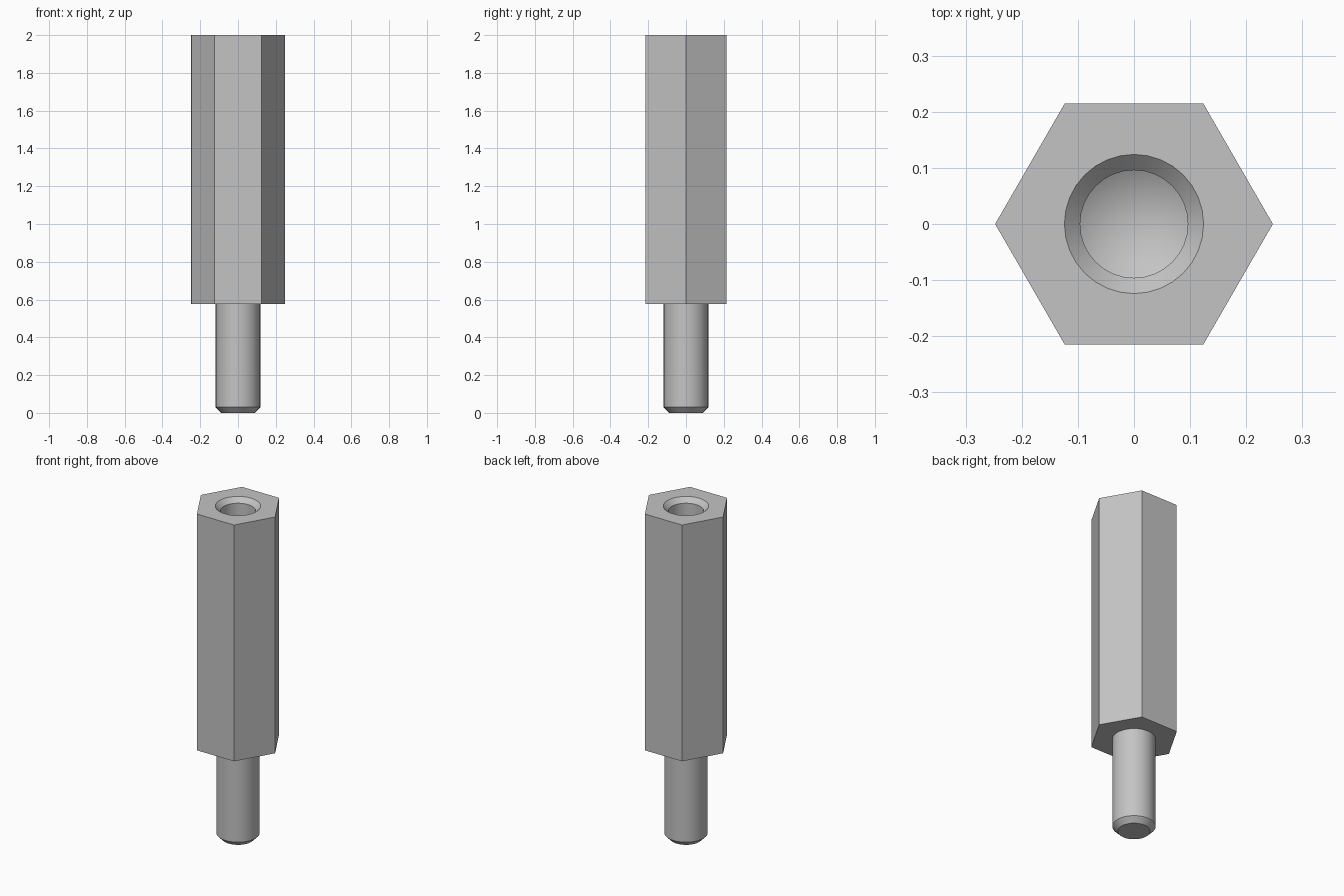
import bpy
import bmesh
from math import cos, sin, tan, tau, radians

HEX_RADIUS = 0.2475
TOP, SHOULDER = 2.0, 0.577
HOLE_MOUTH, HOLE_RADIUS, HOLE_DEPTH = 0.124, 0.096, 0.7
STUD_RADIUS, CHAMFER = 0.118, 0.03
SIDES = 32

cube = bpy.data.objects.get("Cube")
if cube:
    bpy.data.objects.remove(cube, do_unlink=True)

steel = bpy.data.materials.new("grey steel")
steel.use_nodes = True
grey = (0.55, 0.55, 0.55, 1)
steel.diffuse_color = grey
steel.node_tree.nodes["Principled BSDF"].inputs["Base Color"].default_value = grey


def ring(bm, radius, z, sides=SIDES):
    """Closed loop of vertices around the z axis."""
    return [bm.verts.new((radius * cos(tau * i / sides),
                          radius * sin(tau * i / sides), z))
            for i in range(sides)]


def wall(bm, lower, upper):
    """Quads joining two equal rings."""
    n = len(lower)
    for i in range(n):
        j = (i + 1) % n
        bm.faces.new((lower[i], lower[j], upper[j], upper[i]))


def loop_edges(bm, verts):
    edges = []
    for a, b in zip(verts, verts[1:] + verts[:1]):
        edges.append(bm.edges.get((a, b)) or bm.edges.new((a, b)))
    return edges


def finish(bm, name):
    mesh = bpy.data.meshes.new(name)
    bm.to_mesh(mesh)
    bm.free()
    mesh.materials.append(steel)
    obj = bpy.data.objects.new(name, mesh)
    bpy.context.collection.objects.link(obj)
    bpy.ops.object.select_all(action="DESELECT")
    obj.select_set(True)
    bpy.context.view_layer.objects.active = obj
    bpy.ops.object.shade_smooth_by_angle(angle=radians(25))
    return obj


# Hexagonal body with a countersunk blind hole in its top
bm = bmesh.new()
hex_low = ring(bm, HEX_RADIUS, SHOULDER, 6)
hex_top = ring(bm, HEX_RADIUS, TOP, 6)
wall(bm, hex_low, hex_top)

mouth = ring(bm, HOLE_MOUTH, TOP)
throat = ring(bm, HOLE_RADIUS, TOP - (HOLE_MOUTH - HOLE_RADIUS))
floor = ring(bm, HOLE_RADIUS, TOP - HOLE_DEPTH)
wall(bm, throat, mouth)
wall(bm, floor, throat)

# Conical drill point at the bottom of the hole
tip_depth = HOLE_DEPTH + HOLE_RADIUS * tan(radians(31))
tip = bm.verts.new((0, 0, TOP - tip_depth))
for a, b in zip(floor, floor[1:] + floor[:1]):
    bm.faces.new((a, b, tip))

# Flat top face around the hole, and the underside around the stud
stud_root = ring(bm, STUD_RADIUS, SHOULDER)
for outer, inner in ((hex_top, mouth), (hex_low, stud_root)):
    bmesh.ops.triangle_fill(bm, use_beauty=True,
                            edges=loop_edges(bm, outer) + loop_edges(bm, inner))

# Round stud with a chamfered end
shank_end = ring(bm, STUD_RADIUS, CHAMFER)
end = ring(bm, STUD_RADIUS - CHAMFER, 0)
wall(bm, shank_end, stud_root)
wall(bm, end, shank_end)
bm.faces.new(end)

bmesh.ops.recalc_face_normals(bm, faces=bm.faces)
finish(bm, "threaded_standoff")
